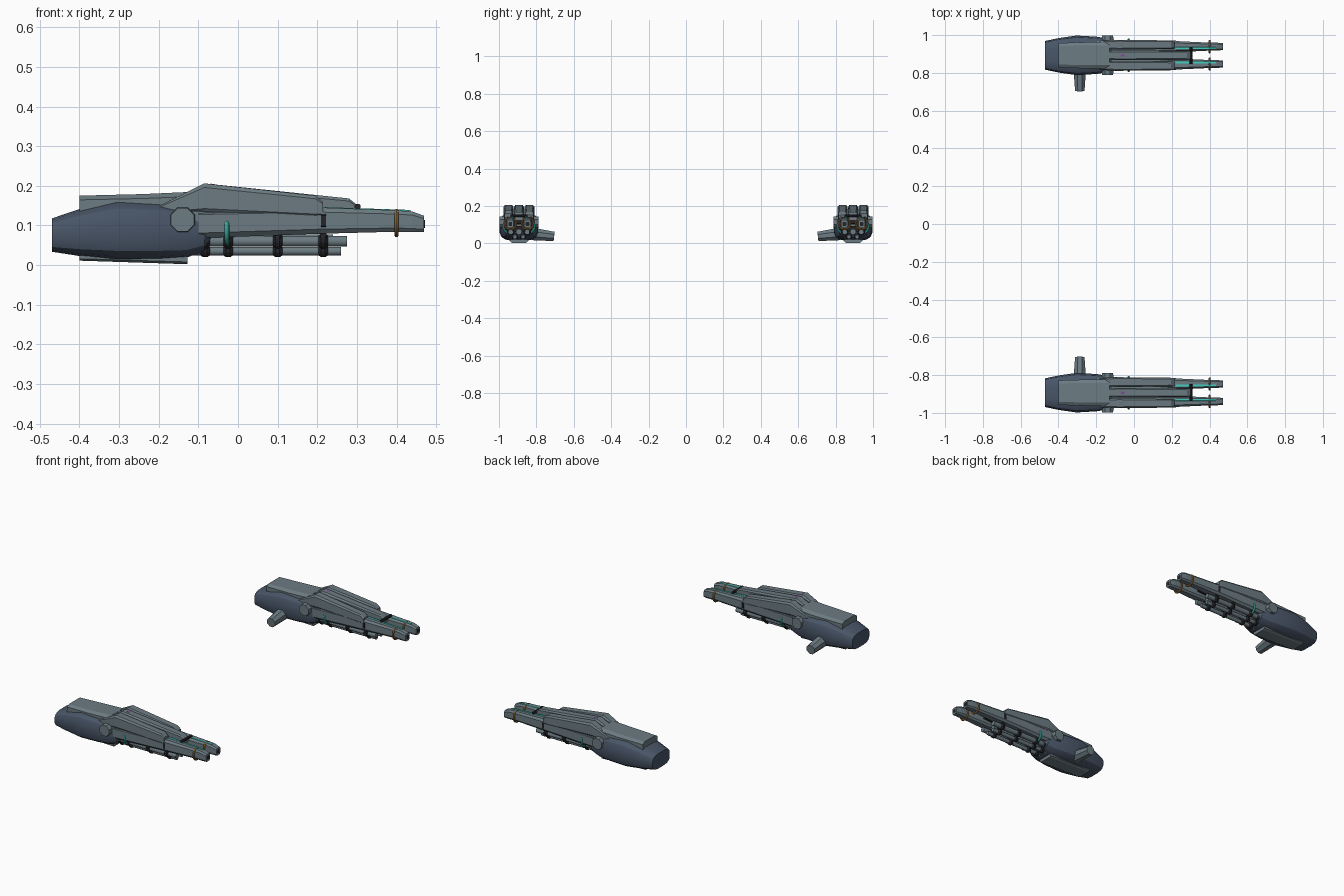
import bpy, bmesh, math
from mathutils import Matrix, Vector

if "Cube" in bpy.data.objects:
    bpy.data.objects.remove(bpy.data.objects["Cube"])

CY = 0.893  # centre line of one pod; the other is mirrored


def material(name, r, g, b):
    m = bpy.data.materials.new(name)
    m.use_nodes = True
    m.diffuse_color = (r, g, b, 1)
    m.node_tree.nodes["Principled BSDF"].inputs["Base Color"].default_value = (r, g, b, 1)
    return m


navy = material("navy hull", 0.065, 0.09, 0.135)
grey = material("steel grey", 0.15, 0.2, 0.225)
black = material("dark clamp", 0.018, 0.018, 0.022)
purple = material("purple glow", 0.28, 0.06, 0.42)
teal = material("teal glow", 0.06, 0.6, 0.52)
gold = material("bronze ring", 0.38, 0.18, 0.04)


def finish(name, bm, mat, smooth=None):
    bmesh.ops.recalc_face_normals(bm, faces=bm.faces)
    mesh = bpy.data.meshes.new(name)
    bm.to_mesh(mesh)
    bm.free()
    mesh.materials.append(mat)
    ob = bpy.data.objects.new(name, mesh)
    bpy.context.collection.objects.link(ob)
    if smooth:
        bpy.ops.object.select_all(action='DESELECT')
        ob.select_set(True)
        bpy.context.view_layer.objects.active = ob
        bpy.ops.object.shade_smooth_by_angle(angle=math.radians(smooth))
    mod = ob.modifiers.new("other pod", 'MIRROR')
    mod.use_axis = (False, True, False)
    return ob


def box_section(c):
    # unit square with corners cut by c
    k = 1 - c
    return [(1, -k), (1, k), (k, 1), (-k, 1), (-1, k), (-1, -k), (-k, -1), (k, -1)]


def round_section(n, power):
    # rounded square with n sides
    pts = []
    for i in range(n):
        a = math.tau * (i + 0.5) / n
        c, s = math.cos(a), math.sin(a)
        pts.append((math.copysign(abs(c) ** power, c), math.copysign(abs(s) ** power, s)))
    return pts


def loft(name, stations, mat, section, y=CY, smooth=None):
    # stations: x, half width, bottom z, top z
    bm = bmesh.new()
    rings = []
    for x, hw, z0, z1 in stations:
        rings.append([bm.verts.new((x, y + u * hw, (z0 + z1) / 2 + v * (z1 - z0) / 2))
                      for u, v in section])
    n = len(section)
    for a, b in zip(rings, rings[1:]):
        for i in range(n):
            j = (i + 1) % n
            bm.faces.new((a[i], a[j], b[j], b[i]))
    bm.faces.new(rings[0])
    bm.faces.new(rings[-1])
    return finish(name, bm, mat, smooth)


def cylinder(name, start, end, r1, r2, sides, mat, smooth=None):
    a, b = Vector(start), Vector(end)
    bm = bmesh.new()
    rot = (b - a).to_track_quat('Z', 'Y').to_matrix().to_4x4()
    bmesh.ops.create_cone(bm, cap_ends=True, segments=sides, radius1=r1, radius2=r2,
                          depth=(b - a).length,
                          matrix=Matrix.Translation((a + b) / 2) @ rot
                          @ Matrix.Rotation(math.pi / sides, 4, 'Z'))
    return finish(name, bm, mat, smooth)


def hoop(name, x, y, z, radius, thick, mat):
    # torus around the x axis
    bm = bmesh.new()
    rings = []
    for i in range(24):
        a = math.tau * i / 24
        ring = []
        for k in range(8):
            b = math.tau * k / 8
            r = radius + thick * math.cos(b)
            ring.append(bm.verts.new((x + thick * math.sin(b), y + r * math.cos(a), z + r * math.sin(a))))
        rings.append(ring)
    for i in range(24):
        p, q = rings[i], rings[(i + 1) % 24]
        for k in range(8):
            bm.faces.new((p[k], p[(k + 1) % 8], q[(k + 1) % 8], q[k]))
    return finish(name, bm, mat, 40)


# rear hull, cowl and keel
loft("hull", [(-0.47, 0.077, 0.033, 0.118), (-0.40, 0.092, 0.022, 0.142),
              (-0.305, 0.106, 0.013, 0.165), (-0.20, 0.1, 0.014, 0.16),
              (-0.13, 0.089, 0.018, 0.15), (-0.085, 0.078, 0.034, 0.135),
              (-0.068, 0.062, 0.06, 0.115)], navy, round_section(16, 0.6), smooth=25)
loft("top_cowl", [(-0.40, 0.065, 0.09, 0.175), (-0.24, 0.07, 0.09, 0.179),
                  (-0.13, 0.07, 0.09, 0.184)], grey, box_section(0.25))
loft("keel", [(-0.40, 0.045, 0.011, 0.06), (-0.127, 0.045, 0.002, 0.06)], grey, box_section(0.2))

# three ridges with glowing strips
for name, off, tip, tip_z in (("inner", -0.056, 0.215, 0.166), ("centre", 0, 0.30, 0.166),
                              ("outer", 0.056, 0.215, 0.173)):
    loft(name + "_ridge", [(-0.20, 0.02, 0.13, 0.148), (-0.085, 0.026, 0.132, 0.206),
                           (tip - 0.02, 0.023, 0.121, tip_z + 0.002), (tip, 0.021, 0.123, tip_z - 0.014)],
         grey, box_section(0.28), CY + off)
    drop = (0.206 - tip_z - 0.002) / (tip - 0.065)
    z0, z1 = 0.206 - drop * 0.015, 0.206 - drop * (tip + 0.06)
    loft(name + "_strip", [(-0.07, 0.006, z0 - 0.003, z0 + 0.002),
                           (tip - 0.025, 0.006, z1 - 0.003, z1 + 0.002)],
         purple, box_section(0.1), CY + off)
loft("core", [(-0.12, 0.08, 0.08, 0.145), (0.20, 0.068, 0.086, 0.135)], grey, box_section(0.3))
loft("nose_block", [(0.2, 0.02, 0.1, 0.14), (0.29, 0.018, 0.105, 0.14)], black, box_section(0.2))
cylinder("barrel_bridge", (0.302, CY - 0.045, 0.147), (0.302, CY + 0.045, 0.147), 0.008, 0.008, 8, black)

for name, s in (("inner", -1), ("outer", 1)):
    # main barrel
    y = CY + s * 0.046
    loft(name + "_barrel", [(-0.10, 0.036, 0.068, 0.14), (0.21, 0.03, 0.079, 0.145),
                            (0.40, 0.021, 0.084, 0.138), (0.44, 0.021, 0.083, 0.135),
                            (0.47, 0.018, 0.083, 0.124)], grey, box_section(0.35), y)
    loft(name + "_barrel_light", [(0.22, 0.005, 0.139, 0.146), (0.435, 0.005, 0.132, 0.139)],
         teal, box_section(0.1), y - s * 0.008)
    loft(name + "_muzzle", [(0.469, 0.01, 0.093, 0.114), (0.4715, 0.01, 0.093, 0.114)],
         black, box_section(0.35), y)
    hoop(name + "_barrel_ring", 0.40, y, 0.106, 0.031, 0.005, gold)
    hoop(name + "_light_hoop", -0.028, CY + s * 0.05, 0.088, 0.033, 0.006, teal)
    cylinder(name + "_sleeve_clamp", (0.21, y, 0.112), (0.222, y, 0.112), 0.035, 0.035, 8, black)

    # side knob with a small lamp above
    cylinder(name + "_knob", (-0.14, CY + s * 0.06, 0.114), (-0.14, CY + s * 0.104, 0.114),
             0.036, 0.032, 8, grey)
    cylinder(name + "_lamp", (-0.14, CY + s * 0.07, 0.14), (-0.14, CY + s * 0.07, 0.154),
             0.007, 0.005, 8, purple)

    # tubes slung underneath, with clamps
    for level, off, z, r, tip in (("lower", 0.022, 0.035, 0.011, 0.26),
                                  ("upper", 0.044, 0.06, 0.014, 0.275)):
        ty = CY + s * off
        cylinder(f"{name}_{level}_tube", (-0.12, ty, z), (tip, ty, z), r, r, 12, grey, 40)
        for i, x in enumerate((-0.083, -0.025, 0.1, 0.215)):
            loft(f"{name}_{level}_clamp_{i}", [(x - 0.012, r, z - r, z + r),
                                             (x - 0.005, r + 0.006, z - r - 0.005, z + r + 0.008),
                                             (x + 0.005, r + 0.006, z - r - 0.005, z + r + 0.008),
                                             (x + 0.012, r, z - r, z + r)],
                 black, round_section(12, 1), ty)
for i, x in enumerate((0.1, 0.215)):
    loft(f"cross_clamp_{i}", [(x - 0.008, 0.06, 0.06, 0.092), (x + 0.008, 0.06, 0.06, 0.092)],
         black, box_section(0.3))
cylinder("middle_tube", (-0.1, CY, 0.062), (0.24, CY, 0.062), 0.016, 0.016, 12, grey, 40)

# mounting stub reaching inward
cylinder("mounting_stub", (-0.287, 0.82, 0.05), (-0.287, 0.705, 0.037), 0.036, 0.027, 8, grey)
